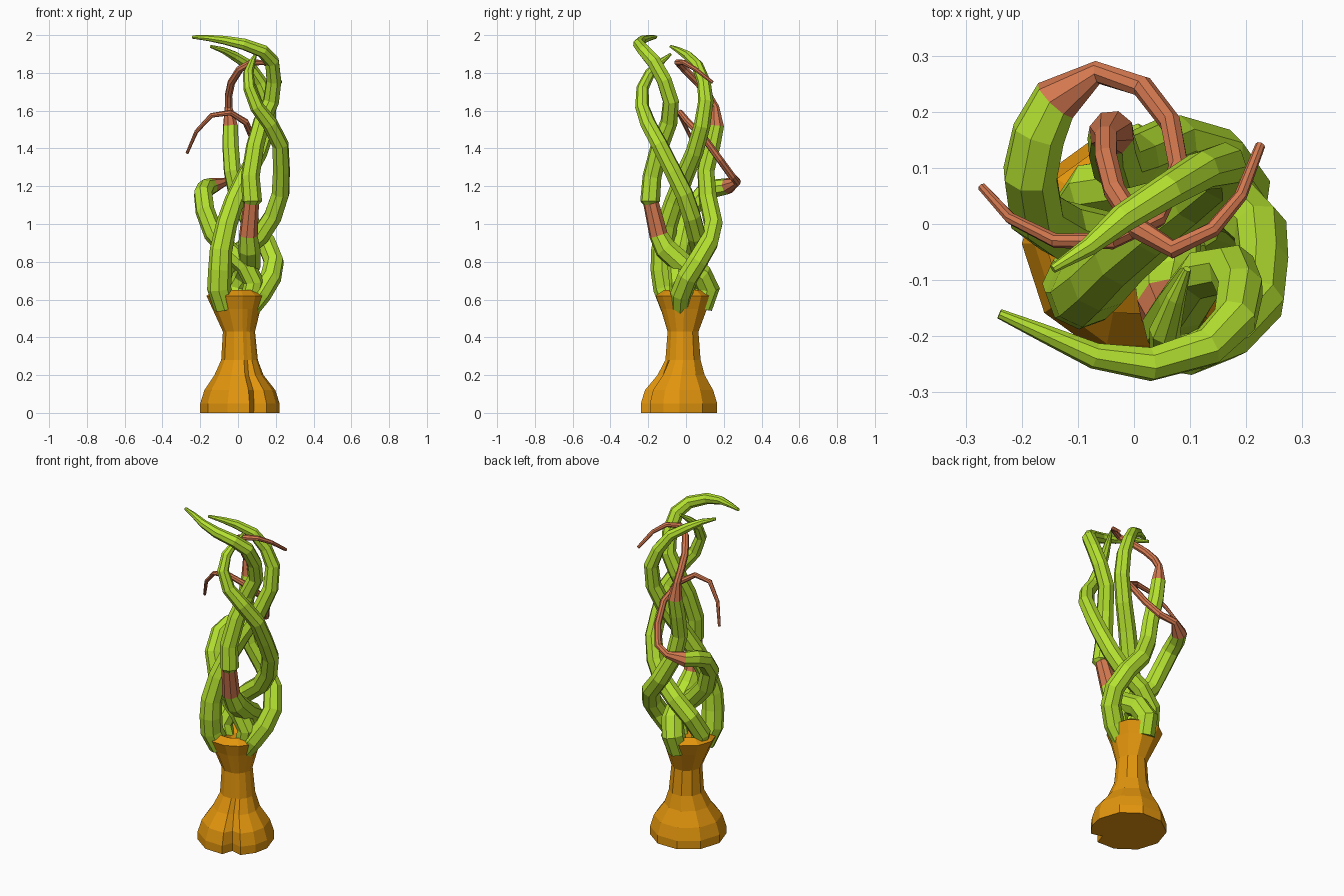
import bpy, bmesh, math
from mathutils import Vector


def mat(name, col):
    m = bpy.data.materials.new(name)
    m.diffuse_color = (*col, 1)
    return m


ORANGE = mat("trunk_orange", (0.76, 0.30, 0.004))
GREEN = mat("vine_green", (0.46, 0.76, 0.03))
BROWN = mat("tendril_brown", (0.66, 0.19, 0.08))


def loft(name, rings, mats, pick=lambda i: 0):
    """Skin a list of vertex rings; pick(i) gives the material of band i."""
    bm = bmesh.new()
    vs = [[bm.verts.new(p) for p in r] for r in rings]
    n = len(rings[0])
    for i in range(len(vs) - 1):
        for k in range(n):
            f = bm.faces.new((vs[i][k], vs[i][(k + 1) % n],
                              vs[i + 1][(k + 1) % n], vs[i + 1][k]))
            f.material_index = pick(i)
    bm.faces.new(vs[0][::-1]).material_index = pick(0)
    bm.faces.new(vs[-1]).material_index = pick(len(vs) - 2)
    bmesh.ops.recalc_face_normals(bm, faces=bm.faces)
    me = bpy.data.meshes.new(name)
    bm.to_mesh(me)
    bm.free()
    for m in mats:
        me.materials.append(m)
    ob = bpy.data.objects.new(name, me)
    bpy.context.collection.objects.link(ob)


def vine(name, pts, radii, brown=(99, 99), sides=8):
    """Tapered tube; radii are (point index, radius) keys, brown a band range."""
    P = [Vector(p) for p in pts]
    last = len(P) - 1
    rings, side = [], Vector((1, 0, 0))
    for i, p in enumerate(P):
        t = (P[min(i + 1, last)] - P[max(i - 1, 0)]).normalized()
        side = (side - t * side.dot(t)).normalized()
        up = t.cross(side)
        for (a, ra), (b, rb) in zip(radii, radii[1:]):
            if a <= i <= b:
                r = ra + (rb - ra) * (i - a) / (b - a)
        rings.append([p + r * (math.cos(w) * side + math.sin(w) * up)
                      for w in (2 * math.pi * k / sides for k in range(sides))])
    loft(name, rings, (GREEN, BROWN), lambda i: int(brown[0] <= i < brown[1]))


# Trunk: faceted vase with a narrow crease at the front right: (z, radius, cx, cy, crease)
ANGLES = [0, 36, 72, 108, 144, 180, 216, 252, 284, 298, 312, 336]
rings = []
for z, r, cx, cy, dent in [(0, .21, .01, -.035, .74), (.05, .21, .01, -.035, .76),
                           (.12, .188, .01, -.035, .80), (.2, .13, .005, -.025, .84),
                           (.28, .097, .008, -.015, .92), (.43, .085, .005, -.015, 1),
                           (.55, .127, -.008, -.01, 1), (.62, .155, -.012, -.01, .95),
                           (.65, .11, -.01, -.01, 1), (.61, .04, 0, 0, 1)]:
    ring = []
    for k, deg in enumerate(ANGLES):
        a = math.radians(deg)
        q = r * (dent if k == 9 else 1)
        ring.append((cx + q * math.cos(a), cy + q * math.sin(a), z))
    rings.append(ring)
loft("trunk", rings, (ORANGE,))

# Tallest vine, with a brown band low on its stem
vine("tall_vine", [
    (-.005, .08, .56), (.005, .115, .66), (.035, .08, .73), (.06, -.02, .79), (.06, -.11, .87),
    (.055, -.145, .94), (.07, -.185, 1.11), (.075, -.19, 1.12), (.065, -.18, 1.25),
    (.09, -.14, 1.41), (.125, -.09, 1.54), (.175, -.08, 1.65), (.19, -.115, 1.76),
    (.18, -.17, 1.86), (.13, -.22, 1.915), (.03, -.25, 1.952), (-.07, -.235, 1.973),
    (-.16, -.195, 1.985), (-.24, -.16, 1.99)],
    [(0, .06), (1, .064), (4, .06), (5, .05), (6, .042), (7, .053), (10, .046), (13, .04),
     (15, .031), (18, .009)], (5, 6))

# Vine that bulges to the right
vine("right_vine", [
    (-.07, -.01, .56), (-.105, .005, .66), (-.07, .06, .77), (.02, .075, .86), (.12, .055, .94),
    (.185, .03, 1.04), (.225, -.01, 1.16), (.23, -.07, 1.28), (.225, -.14, 1.42),
    (.17, -.20, 1.53), (.10, -.232, 1.62), (.06, -.23, 1.72), (.055, -.19, 1.80),
    (.075, -.13, 1.86), (.095, -.08, 1.90)],
    [(0, .055), (5, .051), (9, .042), (12, .028), (14, .007)])

# Vine rising from the front left root
vine("front_vine", [
    (-.07, -.075, .56), (-.1, -.11, .66), (-.095, -.125, .76), (-.09, -.125, .86),
    (-.06, -.10, 1.0), (-.02, -.06, 1.12), (.04, -.01, 1.25), (.11, .045, 1.38),
    (.16, .085, 1.52), (.16, .105, 1.65), (.12, .095, 1.75), (.06, .06, 1.84),
    (-.02, .01, 1.89), (-.08, -.04, 1.92), (-.145, -.08, 1.94)],
    [(0, .06), (1, .064), (2, .063), (5, .053), (9, .041), (12, .026), (14, .008)])

# Vine from the right root, drawn out into a thin brown tendril
vine("back_vine", [
    (.065, -.03, .55), (.12, -.025, .63), (.175, .01, .72), (.19, .06, .80), (.15, .12, .90),
    (.07, .145, 1.0), (0, .115, 1.14), (-.03, .105, 1.28), (-.04, .14, 1.42), (-.04, .162, 1.52),
    (-.05, .155, 1.62), (-.05, .12, 1.68), (-.035, .06, 1.75), (.01, -.01, 1.82),
    (.07, -.045, 1.855), (.14, -.01, 1.855), (.19, .05, 1.82), (.225, .14, 1.75)],
    [(0, .05), (1, .058), (3, .055), (8, .045), (9, .041), (10, .021), (13, .02), (17, .009)],
    (9, 99))

# Vine that bulges to the left, with a brown tendril looping over the back
vine("left_vine", [
    (.06, -.03, .58), (.085, -.035, .69), (.04, -.045, .78), (-.05, -.03, .86), (-.13, -.01, .95),
    (-.175, .02, 1.07), (-.185, .09, 1.16), (-.17, .16, 1.19), (-.14, .22, 1.20),
    (-.065, .27, 1.225), (.015, .245, 1.25), (.065, .18, 1.34), (.08, .10, 1.45),
    (.04, .01, 1.54), (-.04, -.03, 1.59), (-.14, -.03, 1.575), (-.22, .01, 1.49),
    (-.27, .065, 1.375)],
    [(0, .055), (4, .053), (7, .049), (8, .044), (9, .021), (13, .018), (17, .008)],
    (8, 99))
